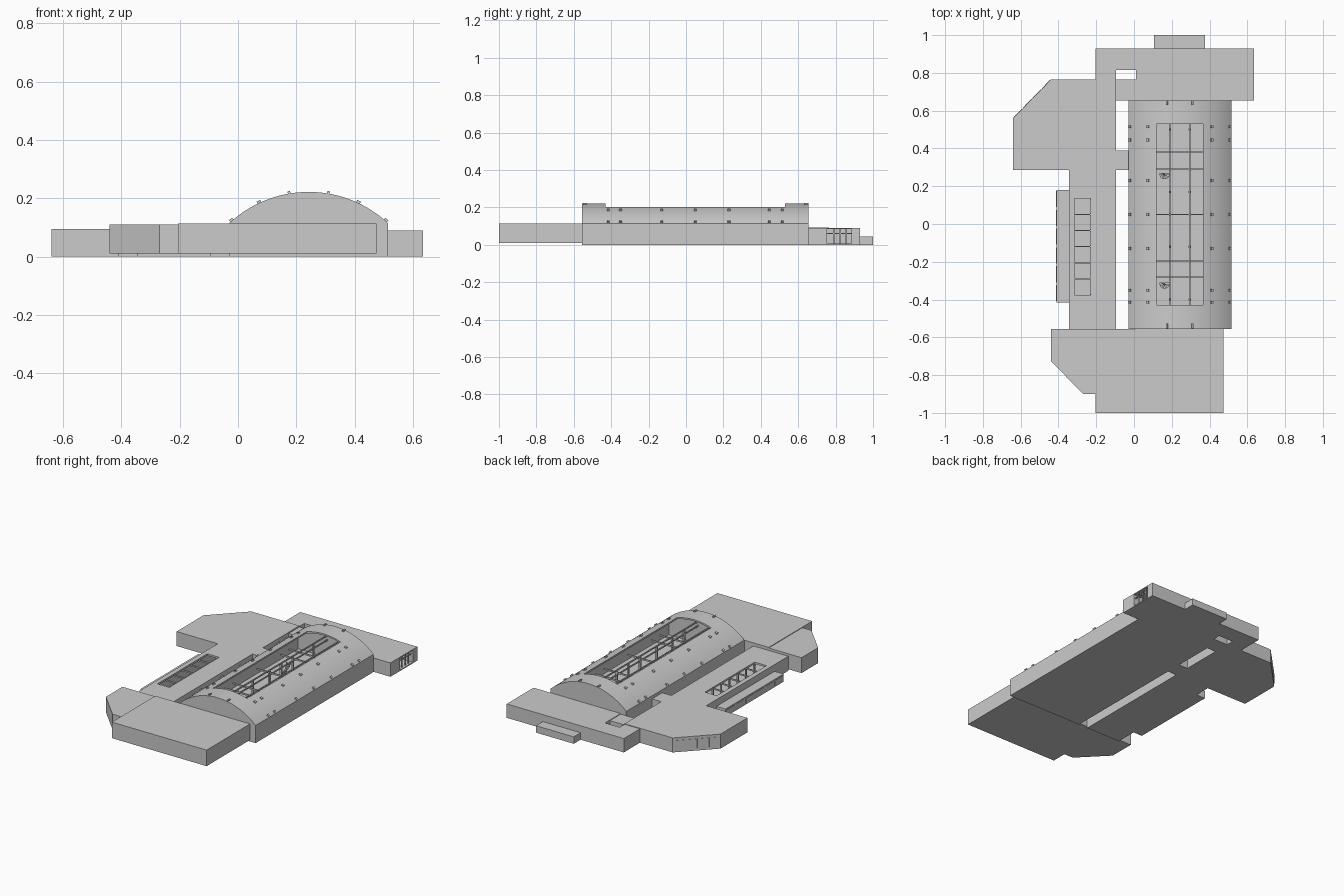
import bpy, bmesh, math
from mathutils import Vector, Matrix

if "Cube" in bpy.data.objects:
    bpy.data.objects.remove(bpy.data.objects["Cube"])


def prism(name, pts, lo, hi, axis='z'):
    """Extrude a closed profile: (x, y) along z or (x, z) along y."""
    bm = bmesh.new()
    place = (lambda p: (p[0], p[1], lo)) if axis == 'z' else (lambda p: (p[0], lo, p[1]))
    face = bm.faces.new([bm.verts.new(place(p)) for p in pts])
    ext = bmesh.ops.extrude_face_region(bm, geom=[face])
    verts = [v for v in ext['geom'] if isinstance(v, bmesh.types.BMVert)]
    step = (0, 0, hi - lo) if axis == 'z' else (0, hi - lo, 0)
    bmesh.ops.translate(bm, verts=verts, vec=step)
    bmesh.ops.recalc_face_normals(bm, faces=bm.faces)
    return finish(name, bm)


def finish(name, bm):
    mesh = bpy.data.meshes.new(name)
    bm.to_mesh(mesh)
    bm.free()
    ob = bpy.data.objects.new(name, mesh)
    bpy.context.collection.objects.link(ob)
    return ob


def boxes(name, spans):
    """One object from several boxes given as x0, x1, y0, y1, z0, z1."""
    bm = bmesh.new()
    for x0, x1, y0, y1, z0, z1 in spans:
        m = Matrix.Translation(((x0 + x1) / 2, (y0 + y1) / 2, (z0 + z1) / 2)) @ \
            Matrix.Diagonal((x1 - x0, y1 - y0, z1 - z0, 1))
        bmesh.ops.create_cube(bm, size=1, matrix=m)
    return finish(name, bm)


def cut(ob, cutter):
    mod = ob.modifiers.new("cut", 'BOOLEAN')
    mod.operation, mod.solver, mod.object = 'DIFFERENCE', 'EXACT', cutter
    bpy.context.view_layer.objects.active = ob
    bpy.ops.object.modifier_apply(modifier=mod.name)
    bpy.data.objects.remove(cutter)


# Vault geometry
CX, CZ, R = 0.2425, -0.1785, 0.4


def arc_z(x, r=R):
    return CZ + math.sqrt(r * r - (x - CX) ** 2)


def vault_profile(half, r, base, n=36):
    a = math.asin(half / r)
    arc = [(CX + r * math.sin(a - 2 * a * i / n), CZ + r * math.cos(a - 2 * a * i / n))
           for i in range(n + 1)]
    return [(CX - half, base), (CX + half, base)] + arc


# Main hall: hollow vaulted shell with a long roof opening
hall = prism("vaulted_hall", vault_profile(0.2725, R, 0), -0.555, 0.655, 'y')
cut(hall, prism("hall_void", vault_profile(0.2625, R - 0.01, 0.01), -0.545, 0.645, 'y'))
cut(hall, boxes("roof_opening", [(0.12, 0.365, -0.43, 0.53, 0.16, 0.3)]))
bpy.ops.object.select_all(action='DESELECT')
hall.select_set(True)
bpy.context.view_layer.objects.active = hall
bpy.ops.object.shade_smooth_by_angle(angle=math.radians(25))

# Hall interior: beams, posts and spiral stairs
bays = [-0.28, -0.195, 0.05, 0.29, 0.38]
beams = [(x - .003, x + .003, -0.545, 0.645, z, z + .008) for x in (0.19, 0.295) for z in (0.12, 0.15)]
beams += [(0.1, 0.385, y - .003, y + .003, 0.135, 0.145) for y in bays]
boxes("hall_beams", beams)
boxes("hall_posts", [(x - .006, x + .006, y - .006, y + .006, 0.01, 0.15)
                     for x in (0.19, 0.295) for y in (-0.4, -0.28, -0.12, 0.05, 0.17, 0.29, 0.5)])
for y in (0.265, -0.315):
    bm = bmesh.new()
    for i in range(9):
        a = math.pi * (1 + i / 8)
        m = Matrix.Translation((0.162, y, 0.015 + i * 0.012)) @ Matrix.Rotation(a, 4, 'Z') @ \
            Matrix.Translation((0.014, 0, 0)) @ Matrix.Diagonal((0.026, 0.012, 0.01, 1))
        bmesh.ops.create_cube(bm, size=1, matrix=m)
    bmesh.ops.create_cone(bm, segments=10, radius1=0.004, radius2=0.004, depth=0.11, cap_ends=True,
                          matrix=Matrix.Translation((0.162, y, 0.065)))
    finish("spiral_stair", bm)

# Small roof lamps set square to the vault
bm = bmesh.new()
spots = [(x, y) for x in (-0.022, 0.072, 0.413, 0.507)
         for y in (-0.415, -0.35, -0.13, 0.05, 0.23, 0.445, 0.515)]
spots += [(x, y) for x in (0.175, 0.31) for y in (-0.54, 0.642)]
for x, y in spots:
    p = Vector((x, y, arc_z(x) + 0.003))
    tilt = math.asin((x - CX) / R)
    sx, sy = (0.009, 0.024) if abs(x - CX) < 0.1 else (0.014, 0.014)
    bmesh.ops.create_cube(bm, size=1, matrix=Matrix.Translation(p) @ Matrix.Rotation(tilt, 4, 'Y') @
                          Matrix.Diagonal((sx, sy, 0.011, 1)))
finish("roof_lamps", bm)

# Front block with chamfered corner, in two slightly different heights
prism("front_block", [(-0.205, -1), (0.475, -1), (0.475, -0.555), (-0.205, -0.555)], 0.01, 0.114)
prism("front_side_block", [(-0.44, -0.555), (-0.44, -0.725), (-0.27, -0.9), (-0.205, -0.9),
                           (-0.205, -0.555)], 0.01, 0.11)

# Side wing with angled head and a skylight into its hollow
wing = prism("side_wing", [(-0.345, -0.555), (-0.095, -0.555), (-0.095, 0.285), (-0.03, 0.285),
                           (-0.03, 0.39), (-0.095, 0.39), (-0.095, 0.765), (-0.44, 0.765),
                           (-0.64, 0.56), (-0.64, 0.285), (-0.345, 0.285)], 0, 0.094)
cut(wing, boxes("wing_void", [(-0.335, -0.105, -0.545, 0.275, 0.01, 0.082)]))
cut(wing, boxes("skylight_hole", [(-0.315, -0.23, -0.375, 0.135, 0.05, 0.12)]))
boxes("skylight_bars", [(-0.315, -0.23, y - .003, y + .003, 0.08, 0.089)
                        for y in [-0.375 + 0.085 * i for i in range(1, 6)]])
boxes("wing_posts", [(-0.232, -0.222, y - .005, y + .005, 0.01, 0.083)
                     for y in [-0.375 + 0.085 * i for i in range(7)]])

# Angled facade windows
u = Vector((-0.2, -0.205, 0)).normalized()
bm = bmesh.new()
for i in range(4):
    p = Vector((-0.44, 0.765, 0.047)) + u * (0.036 + 0.0715 * i)
    bmesh.ops.create_cube(bm, size=1, matrix=Matrix.Translation(p) @
                          Matrix.Rotation(math.atan2(u.y, u.x), 4, 'Z') @
                          Matrix.Diagonal((0.064, 0.004, 0.06, 1)))
finish("angled_windows", bm)

# Low side gallery with glazed face
boxes("side_gallery", [(-0.41, -0.345, -0.415, 0.18, 0, 0.05)])
boxes("gallery_windows", [(-0.412, -0.405, y, y + 0.085, 0.012, 0.042)
                          for y in [-0.408 + 0.0995 * i for i in range(6)]])

# Back block wrapping the small courtyard, with a recessed side entrance
back = prism("back_block", [(0.01, 0.655), (0.635, 0.655), (0.635, 0.93), (-0.205, 0.93),
                            (-0.205, 0.765), (-0.095, 0.765), (-0.095, 0.815), (0.01, 0.815)], 0, 0.09)
cut(back, boxes("entrance_recess", [(0.53, 0.7, 0.755, 0.885, 0.006, 0.084)]))
boxes("entrance_frame", [(0.62, 0.626, y - .003, y + .003, 0.006, 0.084) for y in (0.79, 0.825, 0.855)] +
      [(0.62, 0.626, 0.755, 0.885, 0.058, 0.063)])
boxes("courtyard_link", [(-0.095, 0.01, 0.655, 0.765, 0, 0.086)])
boxes("back_annex", [(0.105, 0.375, 0.93, 1.0, 0, 0.045)])
